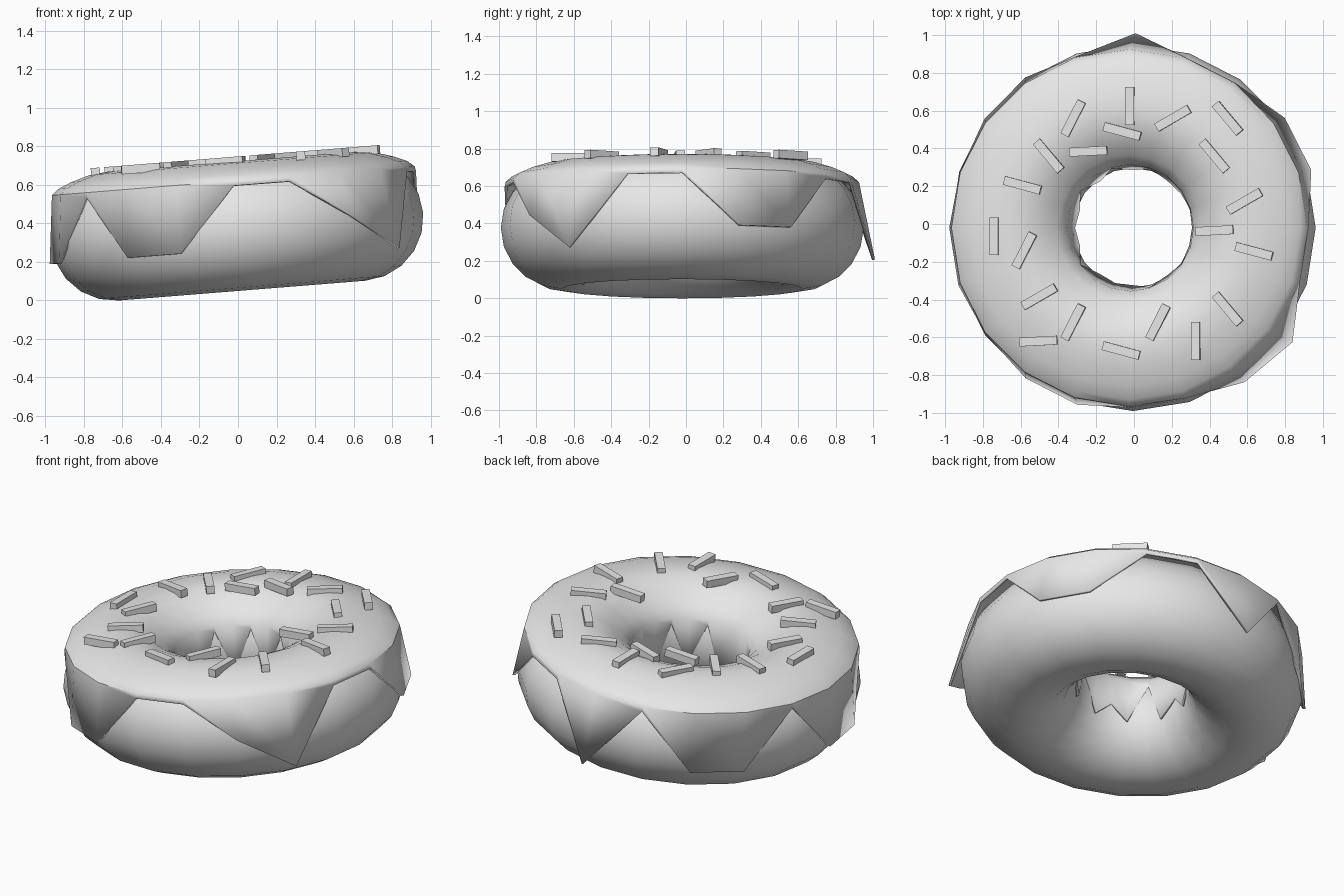
import bpy
import bmesh
from math import cos, sin, pi, radians
from mathutils import Matrix, Vector

if "Cube" in bpy.data.objects:
    bpy.data.objects.remove(bpy.data.objects["Cube"])

SEGMENTS = 20
MAJOR, MINOR = 0.643, 0.327
PLACE = Matrix.Translation((-0.005, -0.02, 0.377)) @ Matrix.Rotation(-0.08, 4, 'Y')

grey = bpy.data.materials.new("plain_grey")
grey.use_nodes = True
grey.diffuse_color = (0.8, 0.8, 0.8, 1)
grey.node_tree.nodes["Principled BSDF"].inputs["Base Color"].default_value = (0.8, 0.8, 0.8, 1)


def finish(obj, name, smooth_angle=None):
    """Name, colour, tilt and optionally smooth one part."""
    obj.name = name
    obj.data.materials.append(grey)
    obj.matrix_world = PLACE @ obj.matrix_world
    if smooth_angle:
        bpy.ops.object.select_all(action='DESELECT')
        obj.select_set(True)
        bpy.context.view_layer.objects.active = obj
        bpy.ops.object.shade_smooth_by_angle(angle=radians(smooth_angle))


# Dough ring
bpy.ops.mesh.primitive_torus_add(major_segments=SEGMENTS, minor_segments=20,
                                 major_radius=MAJOR, minor_radius=MINOR)
dough = bpy.context.object
bpy.context.view_layer.update()
finish(dough, "dough_ring", 40)

# Icing: a rounded cap whose two rims drop down in uneven drips
CAP = [(0.335, 0.18), (0.385, 0.24), (0.47, 0.3), (0.56, 0.338), (MAJOR, 0.345),
       (0.74, 0.335), (0.84, 0.305), (0.91, 0.275), (0.945, 0.245)]
# rim shape per segment: h = high, l = low, m = shallow drip, t = flared tip, s = slope
OUTER_RIM = "hmmhhthllhllhllhhsth"
INNER_RIM = "lhlmhlhlhlmlhlmlhlhl"
OUTER = {"h": (0.95, 0.22), "l": (0.985, -0.11), "m": (0.99, -0.06),
         "t": (1.03, -0.17), "s": (1.01, 0.02)}
INNER = {"h": (0.33, 0.15), "l": (0.305, -0.1), "m": (0.308, 0)}

bm = bmesh.new()
columns = []
for i in range(SEGMENTS):
    a = 2 * pi * i / SEGMENTS
    profile = [INNER[INNER_RIM[i]]] + CAP + [OUTER[OUTER_RIM[i]]]
    columns.append([bm.verts.new((r * cos(a), r * sin(a), z)) for r, z in profile])
for i, col in enumerate(columns):
    nxt = columns[(i + 1) % SEGMENTS]
    for j in range(len(col) - 1):
        bm.faces.new((col[j], col[j + 1], nxt[j + 1], nxt[j]))
mesh = bpy.data.meshes.new("icing")
bm.to_mesh(mesh)
bm.free()
icing = bpy.data.objects.new("icing", mesh)
bpy.context.collection.objects.link(icing)
finish(icing, "icing", 40)
shell = icing.modifiers.new("thickness", 'SOLIDIFY')
shell.thickness = 0.015
shell.offset = -1

# Sprinkles: straight bars lying on the icing, grouped by heading
SPRINKLES = {
    63: [(-0.32, 0.56), (-0.58, -0.14), (-0.32, -0.52), (0.13, -0.52)],
    90: [(-0.02, 0.625), (-0.74, -0.065), (0.33, -0.62)],
    30: [(0.21, 0.56), (-0.5, -0.385), (0.59, 0.12)],
    -50: [(0.5, 0.56), (0.43, 0.36), (-0.45, 0.36), (0.5, -0.45)],
    -15: [(-0.06, 0.49), (-0.59, 0.205), (-0.065, -0.67), (0.64, -0.145)],
    3: [(-0.24, 0.385), (-0.505, -0.62), (0.43, -0.035)],
}
bm = bmesh.new()
for heading, spots in SPRINKLES.items():
    for x, y in spots:
        place = (Matrix.Translation(Vector((x + 0.03, y + 0.02, 0.347)))
                 @ Matrix.Rotation(radians(heading), 4, 'Z')
                 @ Matrix.Diagonal((0.2, 0.047, 0.045, 1)))
        bmesh.ops.create_cube(bm, size=1, matrix=place)
mesh = bpy.data.meshes.new("sprinkles")
bm.to_mesh(mesh)
bm.free()
sprinkles = bpy.data.objects.new("sprinkles", mesh)
bpy.context.collection.objects.link(sprinkles)
finish(sprinkles, "sprinkles")
